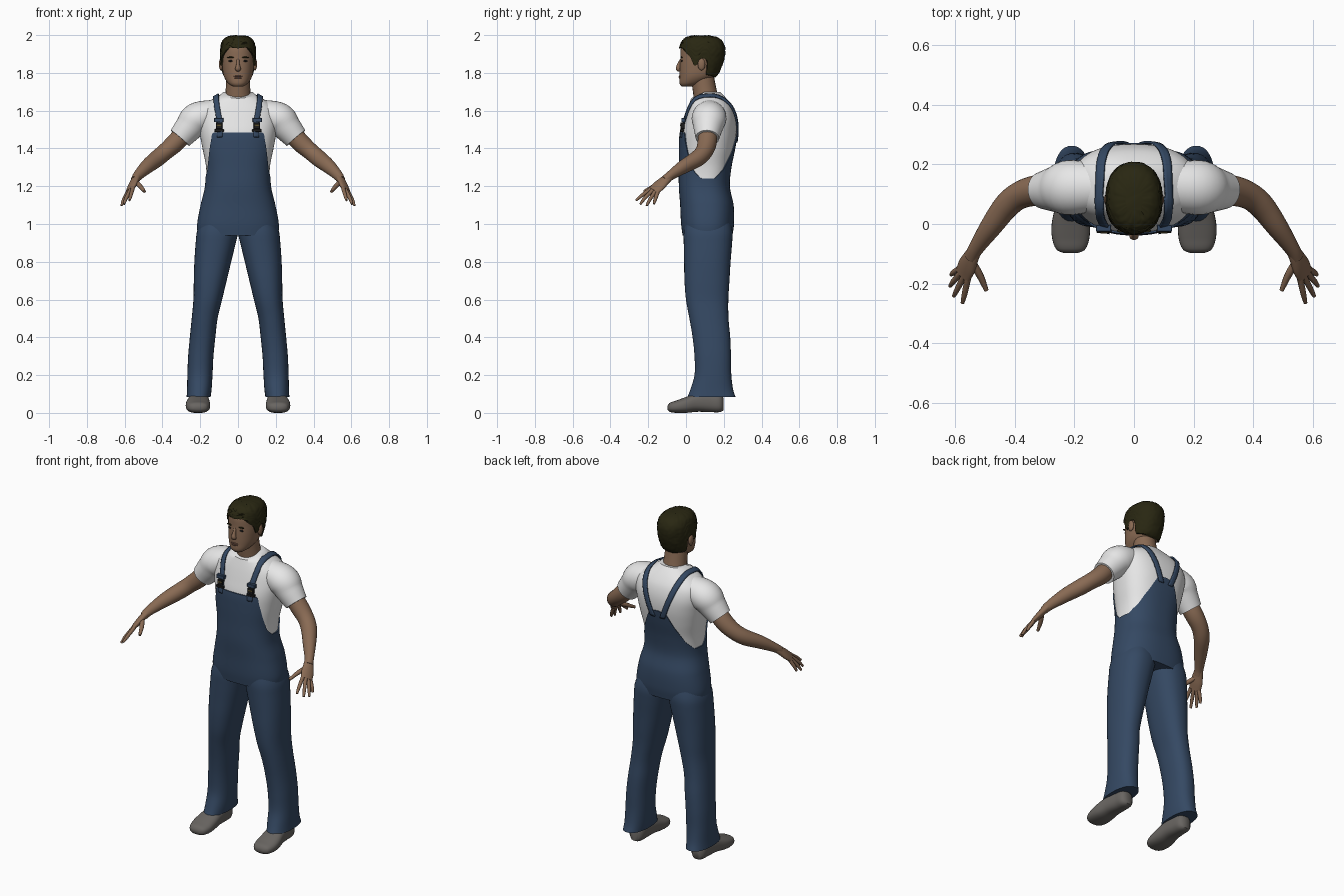
import bpy, bmesh, math, random
from mathutils import Vector

if "Cube" in bpy.data.objects:
    bpy.data.objects.remove(bpy.data.objects["Cube"])

random.seed(4)


def material(name, rgb):
    m = bpy.data.materials.new(name)
    m.diffuse_color = (*rgb, 1)
    m.use_nodes = True
    m.node_tree.nodes["Principled BSDF"].inputs["Base Color"].default_value = m.diffuse_color
    return m


DENIM = material("denim", (0.035, 0.066, 0.125))
SHIRT = material("white cotton", (0.86, 0.86, 0.86))
SKIN = material("skin", (0.25, 0.145, 0.088))
HAIR = material("dark hair", (0.022, 0.02, 0.006))
SHOE = material("grey shoe", (0.14, 0.13, 0.12))
LIPS = material("lips", (0.19, 0.095, 0.065))
BLACK = material("black", (0.012, 0.012, 0.012))
BRASS = material("brass", (0.2, 0.15, 0.05))


def linear(table, t):
    for a, b in zip(table, table[1:]):
        if t <= b[0]:
            f = max(0, (t - a[0]) / (b[0] - a[0]))
            return [p + (q - p) * f for p, q in zip(a[1:], b[1:])]
    return list(table[-1][1:])


def smooth(table, t):
    """Cubic interpolation through the rows of a table."""
    n = len(table)
    i = max([k for k in range(n - 1) if table[k][0] <= t] or [0])
    a, b = table[i], table[i + 1]
    p, q = table[max(i - 1, 0)], table[min(i + 2, n - 1)]
    h = b[0] - a[0]
    f = min(max((t - a[0]) / h, 0), 1)
    out = []
    for k in range(1, len(a)):
        m0 = (b[k] - p[k]) / (b[0] - p[0]) * h
        m1 = (q[k] - a[k]) / (q[0] - a[0]) * h
        out.append((2*f**3 - 3*f*f + 1)*a[k] + (f**3 - 2*f*f + f)*m0
                   + (3*f*f - 2*f**3)*b[k] + (f**3 - f*f)*m1)
    return out


def skin_rings(name, rings, mat, caps=(True, True), angle=50):
    """Mesh a list of closed rings of points."""
    bm = bmesh.new()
    vs = [[bm.verts.new(p) for p in r] for r in rings]
    n = len(rings[0])
    for a, b in zip(vs, vs[1:]):
        for k in range(n):
            bm.faces.new((a[k], a[(k+1) % n], b[(k+1) % n], b[k]))
    for on, ring in zip(caps, (vs[0], vs[-1])):
        if on:
            bm.faces.new(ring)
    bmesh.ops.recalc_face_normals(bm, faces=bm.faces)
    return finish(name, bm, mat, angle)


def finish(name, bm, mat, angle=50):
    me = bpy.data.meshes.new(name)
    bm.to_mesh(me)
    bm.free()
    me.materials.append(mat)
    ob = bpy.data.objects.new(name, me)
    bpy.context.collection.objects.link(ob)
    bpy.ops.object.select_all(action='DESELECT')
    ob.select_set(True)
    bpy.context.view_layer.objects.active = ob
    bpy.ops.object.shade_smooth_by_angle(angle=math.radians(angle))
    return ob


def power(v, n):
    return math.copysign(abs(v) ** (2 / n), v)


def shell(name, table, low, high, mat, off=0, n=2.4, caps=(True, True), rim=None,
          lift=0, rough=0, cols=96, rows=36):
    """Wrap a body table (z, front y, back y, half width) between two height rules."""
    steps = [(i / rows, off) for i in range(rows + 1)]
    if rim == "top":
        steps.append((1, -0.004))
    if rim == "bottom":
        steps.insert(0, (0, -0.004))
    rings = []
    for f, o in steps:
        ring = []
        for k in range(cols):
            a = 2 * math.pi * k / cols
            d = min(a, 2 * math.pi - a)          # angle away from the front
            lo, hi = linear(low, d)[0], linear(high, d)[0]
            z = lo + (hi - lo) * f
            yf, yb, rx = smooth(table, z)
            e = o + random.uniform(-rough, rough)
            ring.append((power(math.sin(a), n) * (rx + e),
                         (yf + yb) / 2 - power(math.cos(a), n) * ((yb - yf) / 2 + e),
                         z + lift * f + (random.uniform(-rough, rough) if f > 0.1 else 0)))
        rings.append(ring)
    return skin_rings(name, rings, mat, caps)


def tube(name, pts, mat, s=1, across=(0, 1, 0), n=20, sub=5):
    """Oval tube through points (x, y, z, radius across, radius other way)."""
    table = [(i, *p) for i, p in enumerate(pts)]
    count = (len(pts) - 1) * sub
    rows = [smooth(table, i / sub) for i in range(count + 1)]
    rings = []
    for i, r in enumerate(rows):
        t = (Vector(rows[min(i+1, count)][:3]) - Vector(rows[max(i-1, 0)][:3])).normalized()
        u = Vector(across)
        u = (u - t * u.dot(t)).normalized()
        v = t.cross(u)
        ring = [Vector(r[:3]) + u * r[3] * math.cos(2*math.pi*k/n) + v * r[4] * math.sin(2*math.pi*k/n)
                for k in range(n)]
        rings.append([(p.x * s, p.y, p.z) for p in ring])
    return skin_rings(name, rings, mat, angle=60)


def blob(name, loc, size, mat):
    bm = bmesh.new()
    bmesh.ops.create_uvsphere(bm, u_segments=16, v_segments=10, radius=1)
    for v in bm.verts:
        v.co = Vector(loc) + v.co * Vector(size)
    return finish(name, bm, mat)


def box(name, loc, size, mat):
    bm = bmesh.new()
    bmesh.ops.create_cube(bm, size=1)
    for v in bm.verts:
        v.co = Vector(loc) + v.co * Vector(size)
    bmesh.ops.bevel(bm, geom=bm.edges[:], offset=0.002, segments=1, affect='EDGES')
    return finish(name, bm, mat, 30)


# Torso: shirt and overalls bib share one body table
BODY = [(.94, -.012, .24, .208), (1.0, -.02, .248, .21), (1.1, -.025, .246, .192),
        (1.2, -.032, .226, .169), (1.3, -.032, .235, .169), (1.4, -.032, .255, .188),
        (1.48, -.028, .267, .203), (1.55, -.01, .266, .212), (1.61, .008, .25, .198),
        (1.65, .022, .225, .155), (1.68, .033, .2, .10), (1.705, .04, .175, .072)]
shirt = shell("shirt", BODY, [(0, 1.15), (4, 1.15)],
              [(0, 1.665), (.7, 1.675), (1.5, 1.70), (4, 1.70)], SHIRT)
BIB_TOP = [(0, 1.485), (.64, 1.485), (.70, 1.45), (.9, 1.37), (1.2, 1.28), (1.5, 1.24),
           (1.9, 1.24), (2.3, 1.29), (2.7, 1.38), (2.95, 1.46), (3.15, 1.47)]
shell("overalls_bib", BODY, [(0, .94), (4, .94)], BIB_TOP, DENIM, off=.006,
      caps=(True, False), rim="top")

# Head, neck and hair
HEAD = [(1.728, -.024, .03, .028), (1.742, -.034, .08, .05), (1.78, -.034, .15, .074),
        (1.83, -.033, .18, .083), (1.88, -.03, .195, .086), (1.93, -.027, .198, .084),
        (1.965, -.012, .18, .072), (1.983, .015, .15, .05), (1.99, .05, .115, .02)]
shell("head", HEAD, [(0, 1.728), (4, 1.728)], [(0, 1.985), (4, 1.985)], SKIN, n=2.2, cols=64)
HAIRLINE = [(0, 1.93), (.5, 1.935), (.8, 1.91), (1.1, 1.885), (1.3, 1.84), (1.45, 1.84),
            (1.55, 1.88), (1.8, 1.87), (1.95, 1.79), (3.15, 1.775)]
shell("hair", HEAD, HAIRLINE, [(0, 1.99), (4, 1.99)], HAIR, off=.009, n=2.2, lift=.008,
      caps=(False, True), rim="bottom", rough=.002, cols=72, rows=24)
tube("neck", [(0, .115, 1.62, .068, .075), (0, .10, 1.70, .063, .066), (0, .085, 1.79, .06, .062)], SKIN)
tube("nose", [(0, -.026, 1.872, .006, .007), (0, -.036, 1.845, .01, .009),
              (0, -.041, 1.822, .013, .015), (0, -.032, 1.812, .006, .011)], SKIN)
blob("upper_lip", (0, -.033, 1.782), (.023, .006, .004), LIPS)
blob("lower_lip", (0, -.033, 1.774), (.02, .006, .005), LIPS)

# Leg table: z, inner x, outer x, front y, back y
LEG = [(.085, .145, .272, .008, .262), (.12, .14, .27, .022, .25), (.2, .135, .268, .045, .24),
       (.3, .13, .264, .045, .238), (.4, .12, .255, .035, .234), (.5, .108, .245, .018, .225),
       (.6, .084, .236, .0, .224), (.7, .06, .234, -.008, .23), (.8, .036, .231, -.01, .236),
       (.9, .012, .224, -.012, .244), (.96, .0, .217, -.012, .246), (1.03, .01, .19, .0, .23)]
# Shoe table: y, centre x, half width, bottom z, top z
SHOES = [(-.098, .212, .022, .018, .036), (-.088, .212, .046, .006, .052), (-.05, .212, .062, 0, .066),
         (0, .212, .064, .0, .084), (.06, .208, .056, .006, .105), (.13, .205, .048, .004, .11),
         (.18, .205, .042, .004, .10), (.198, .205, .026, .012, .08)]
FINGERS = {"index": ((.557, -.183, 1.188), (.568, -.235, 1.15), (.575, -.265, 1.125)),
           "middle": ((.57, -.175, 1.18), (.592, -.218, 1.137), (.604, -.242, 1.105)),
           "ring": ((.58, -.163, 1.172), (.605, -.192, 1.128), (.617, -.208, 1.097)),
           "little": ((.585, -.15, 1.168), (.605, -.163, 1.13), (.613, -.17, 1.106)),
           "thumb": ((.545, -.125, 1.225), (.515, -.175, 1.197), (.495, -.222, 1.172))}

for s, side in ((1, "left"), (-1, "right")):
    # Trouser leg
    rings = []
    for i in range(51):
        z = .085 + .945 * i / 50
        xi, xo, yf, yb = smooth(LEG, z)
        rings.append([(s * ((xi + xo) / 2 + (xo - xi) / 2 * power(math.cos(a), 2.3)),
                       (yf + yb) / 2 + (yb - yf) / 2 * power(math.sin(a), 2.3), z)
                      for a in [2 * math.pi * k / 40 for k in range(40)]])
    skin_rings("trouser_leg_" + side, rings, DENIM)
    # Shoe
    rings = []
    for i in range(31):
        y = -.098 + .296 * (i / 30) ** 1.3
        cx, w, lo, hi = smooth(SHOES, y)
        rings.append([(s * (cx + w * power(math.cos(a), 2.5)), y,
                       (lo + hi) / 2 + (hi - lo) / 2 * power(math.sin(a), 2.5))
                      for a in [2 * math.pi * k / 28 for k in range(28)]])
    skin_rings("shoe_" + side, rings, SHOE, angle=60)
    # Sleeve, arm and hand
    tube("sleeve_" + side, [(.12, .125, 1.59, .08, .07), (.215, .122, 1.558, .092, .086),
                            (.26, .117, 1.51, .078, .076), (.307, .113, 1.455, .062, .064)], SHIRT, s, n=32)
    tube("arm_" + side, [(.27, .116, 1.50, .05, .05), (.33, .112, 1.432, .051, .05), (.385, .095, 1.383, .046, .045),
                         (.43, .058, 1.345, .043, .044), (.48, -.01, 1.305, .036, .038),
                         (.528, -.08, 1.258, .025, .027), (.546, -.112, 1.232, .024, .022)], SKIN, s, n=28)
    tube("palm_" + side, [(.532, -.085, 1.253, .023, .02), (.547, -.115, 1.228, .03, .019),
                          (.56, -.142, 1.203, .036, .017), (.574, -.172, 1.176, .034, .012)],
         SKIN, s, across=(.6, .7, -.4))
    for finger, pts in FINGERS.items():
        w = .012 if finger == "thumb" else .0095
        path = [(*p, w * k, w * k) for p, k in zip(pts, (1.15, 1, .65))]
        tube(finger + "_finger_" + side, path, SKIN, s, n=10)
    # Face details
    blob("ear_" + side, (s * .09, .082, 1.845), (.011, .02, .032), SKIN)
    blob("eye_" + side, (s * .036, -.022, 1.863), (.014, .005, .005), BLACK)
    blob("brow_" + side, (s * .037, -.023, 1.882), (.021, .006, .004), HAIR)
    # Shoulder strap, wrapped onto the shirt
    path = [(.10, -.04, 1.46), (.104, -.03, 1.55), (.115, 0, 1.62), (.125, .04, 1.68), (.128, .10, 1.70),
            (.12, .17, 1.69), (.10, .24, 1.62), (.07, .28, 1.53), (.032, .28, 1.43)]
    table = [(i, *p) for i, p in enumerate(path)]
    bm = bmesh.new()
    prev = None
    for i in range(65):
        x, y, z = smooth(table, i / 8)
        row = [bm.verts.new((s * (x + w), y, z)) for w in (-.016, -.005, .005, .016)]
        for k in range(3 if prev else 0):
            bm.faces.new((prev[k], prev[k+1], row[k+1], row[k])[::s])
        prev = row
    strap = finish("strap_" + side, bm, DENIM)
    wrap = strap.modifiers.new("wrap", 'SHRINKWRAP')
    wrap.target, wrap.offset, wrap.wrap_mode = shirt, .008, 'ABOVE_SURFACE'
    thick = strap.modifiers.new("thickness", 'SOLIDIFY')
    thick.thickness, thick.offset = .008, 0
    # Buckle
    box("buckle_top_" + side, (s * .102, -.014, 1.55), (.05, .022, .022), DENIM)
    box("buckle_clip_" + side, (s * .10, -.018, 1.52), (.034, .022, .034), BLACK)
    box("buckle_bar_" + side, (s * .10, -.027, 1.522), (.026, .01, .008), BRASS)
    box("buckle_base_" + side, (s * .10, -.021, 1.495), (.05, .02, .014), BLACK)
